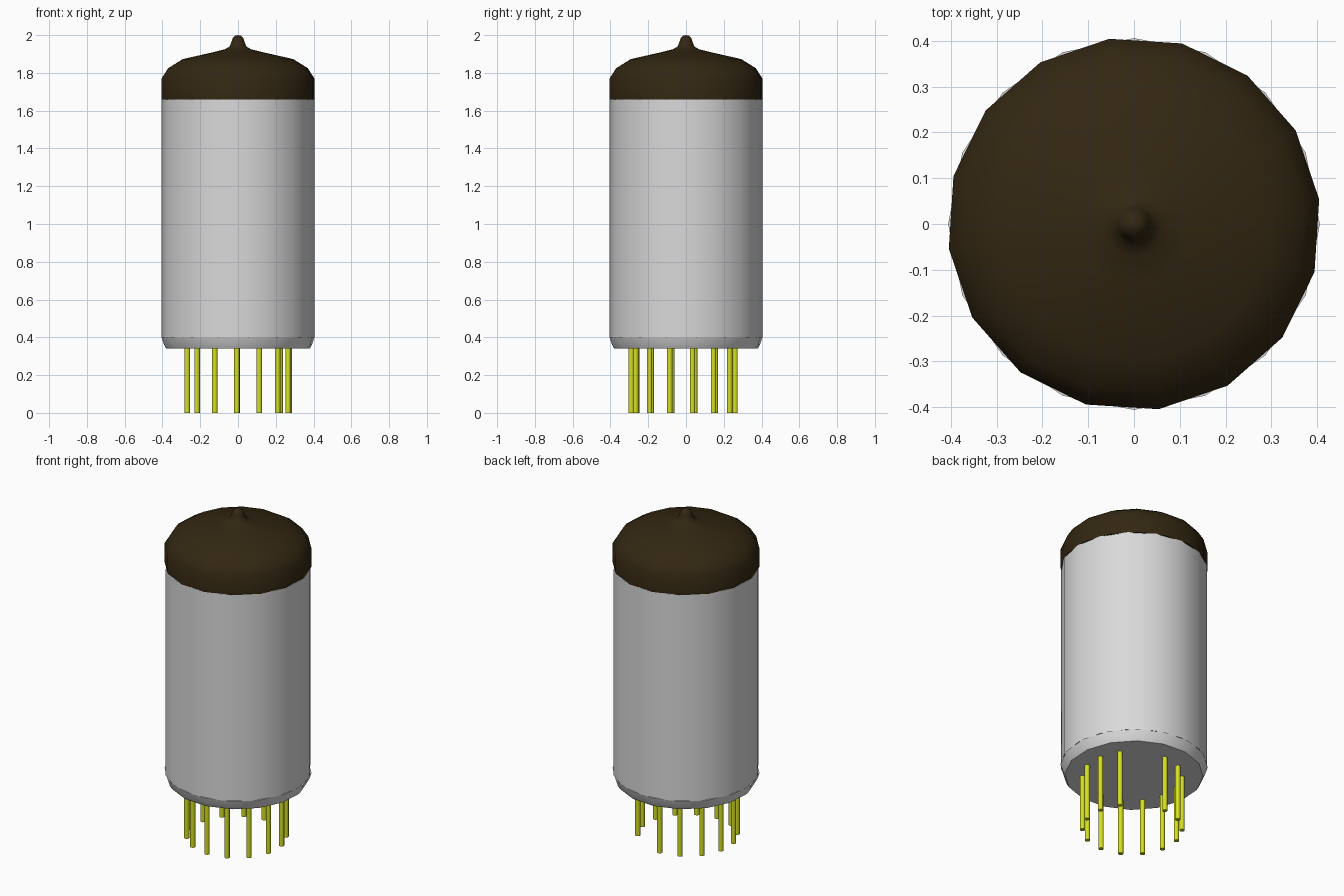
import bpy, bmesh, math

cube = bpy.data.objects.get("Cube")
if cube:
    bpy.data.objects.remove(cube, do_unlink=True)


def material(name, rgb):
    mat = bpy.data.materials.new(name)
    color = (*rgb, 1.0)
    mat.diffuse_color = color
    mat.use_nodes = True
    mat.node_tree.nodes["Principled BSDF"].inputs["Base Color"].default_value = color
    return mat


def lathe(name, profile, sides, mat, turn=0.0, center=(0, 0), sharp=30):
    """Revolve (radius, z) points, listed bottom to top; radius 0 makes a pole."""
    bm = bmesh.new()
    rings = []
    for r, z in profile:
        if r == 0:
            rings.append([bm.verts.new((0, 0, z))] * sides)
        else:
            angles = [turn + math.tau * i / sides for i in range(sides)]
            rings.append([bm.verts.new((r * math.cos(a), r * math.sin(a), z)) for a in angles])
    for low, high in zip(rings, rings[1:]):
        for i in range(sides):
            j = (i + 1) % sides
            corners = [low[i], low[j], high[j], high[i]]
            bm.faces.new(list(dict.fromkeys(corners)))
    # close the flat ends
    if profile[0][0] > 0:
        bm.faces.new(rings[0][::-1])
    if profile[-1][0] > 0:
        bm.faces.new(rings[-1])
    mesh = bpy.data.meshes.new(name)
    bm.to_mesh(mesh)
    bm.free()
    mesh.materials.append(mat)
    obj = bpy.data.objects.new(name, mesh)
    obj.location = (*center, 0)
    bpy.context.collection.objects.link(obj)
    bpy.ops.object.select_all(action="DESELECT")
    obj.select_set(True)
    bpy.context.view_layer.objects.active = obj
    bpy.ops.object.shade_smooth_by_angle(angle=math.radians(sharp))
    return obj


grey = material("light grey", (0.70, 0.70, 0.70))
brown = material("dark brown", (0.033, 0.020, 0.006))
yellow = material("yellow brass", (0.66, 0.74, 0.015))

SIDES = 16
TURN = math.radians(7.6)

# Cylindrical sleeve
lathe("tube_body", [(0.406, 0.40), (0.406, 1.66)], SIDES, grey)

# Chamfered base plate
lathe("tube_base", [(0.383, 0.34), (0.395, 0.36), (0.408, 0.40)], SIDES, grey, TURN)

# Dome with a small sealed tip
dome_profile = [(0.408, 1.658), (0.408, 1.77), (0.373, 1.825), (0.295, 1.873),
                (0.13, 1.91), (0.07, 1.925), (0.044, 1.94), (0.035, 1.965),
                (0.028, 1.985), (0.015, 1.997), (0, 2.0)]
lathe("tube_dome", dome_profile, SIDES, brown, TURN, sharp=45)

# Ring of contact pins with one gap
PIN_RING, PIN_RADIUS, PIN_CENTER_Y = 0.275, 0.0145, -0.015
for k in range(13):
    a = math.radians(91 + 25.4 * k)
    center = (PIN_RING * math.cos(a), PIN_CENTER_Y + PIN_RING * math.sin(a))
    lathe(f"contact_pin_{k + 1}", [(PIN_RADIUS, 0), (PIN_RADIUS, 0.36)], 10, yellow,
          center=center, sharp=40)
